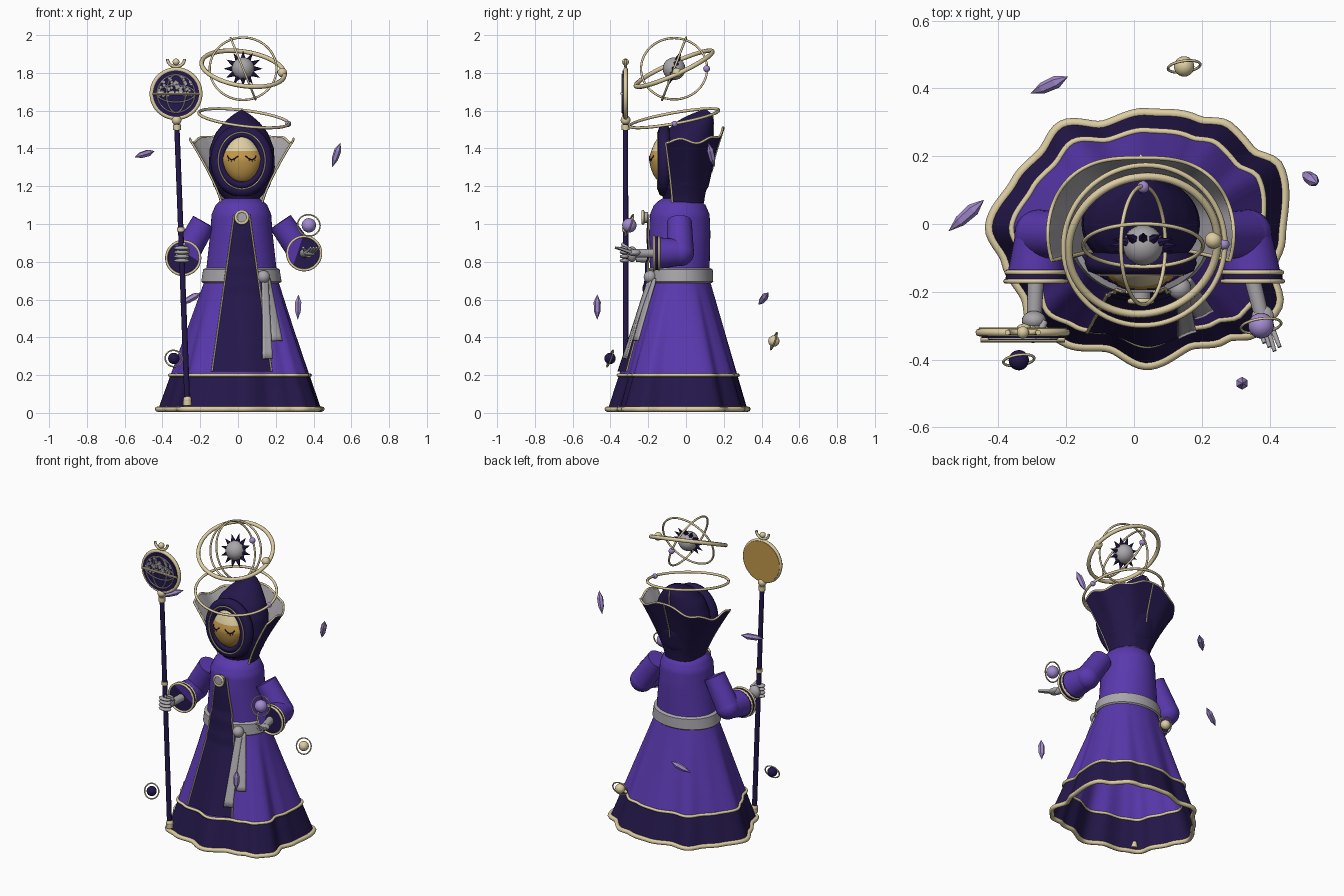
import bpy, bmesh, random
from math import sin, cos, pi, radians, degrees, acos, copysign
from mathutils import Vector, Euler, Matrix

if "Cube" in bpy.data.objects:
    bpy.data.objects.remove(bpy.data.objects["Cube"])
random.seed(4)


def material(name, rgb):
    m = bpy.data.materials.new(name)
    m.use_nodes = True
    m.diffuse_color = (*rgb, 1)
    m.node_tree.nodes["Principled BSDF"].inputs["Base Color"].default_value = (*rgb, 1)
    return m


PURPLE = material("purple cloth", (.1, .04, .42))
NAVY = material("dark indigo", (.018, .009, .07))
TRIM = material("pale gold", (.72, .61, .36))
GOLD = material("deep gold", (.55, .32, .07))
GREY = material("silver grey", (.4, .38, .4))
LILAC = material("lilac", (.37, .26, .63))


def add(name, mesh, mats, angle=40):
    for m in mats:
        mesh.materials.append(m)
    for p in mesh.polygons:
        p.use_smooth = angle > 0
    if angle:
        mesh.set_sharp_from_angle(angle=radians(angle))
    ob = bpy.data.objects.new(name, mesh)
    bpy.context.collection.objects.link(ob)
    return ob


def from_bm(name, bm, mats, angle=40):
    me = bpy.data.meshes.new(name)
    bm.to_mesh(me)
    bm.free()
    return add(name, me, mats, angle)


def sheet(name, f, nu, nv, mats, closed=False, rule=None, angle=40):
    """Grid surface through f(u, v), with u and v from 0 to 1."""
    bm = bmesh.new()
    cols = nu if closed else nu + 1
    g = [[bm.verts.new(f(i / nu, j / nv)) for i in range(cols)] for j in range(nv + 1)]
    for j in range(nv):
        for i in range(nu):
            k = (i + 1) % cols
            face = bm.faces.new((g[j][i], g[j][k], g[j + 1][k], g[j + 1][i]))
            if rule:
                face.material_index = rule(face.calc_center_median())
    return from_bm(name, bm, mats, angle)


def rod(name, p, q, r1, r2, mat, n=20):
    p, q = Vector(p), Vector(q)
    d = q - p
    bm = bmesh.new()
    mx = Matrix.Translation((p + q) / 2) @ d.to_track_quat('Z', 'Y').to_matrix().to_4x4()
    bmesh.ops.create_cone(bm, cap_ends=True, segments=n, radius1=r1, radius2=r2, depth=d.length, matrix=mx)
    return from_bm(name, bm, [mat])


def ball(name, c, r, mat, scale=(1, 1, 1), n=24):
    bm = bmesh.new()
    mx = Matrix.Translation(c) @ Matrix.Diagonal((*scale, 1))
    bmesh.ops.create_uvsphere(bm, u_segments=n, v_segments=n // 2, radius=r, matrix=mx)
    return from_bm(name, bm, [mat], 180)


def tube(name, pts, r, mat, cyclic=False):
    cu = bpy.data.curves.new(name, 'CURVE')
    cu.dimensions = '3D'
    cu.bevel_depth = r
    cu.bevel_resolution = 2
    cu.use_fill_caps = True
    s = cu.splines.new('POLY')
    s.points.add(len(pts) - 1)
    for sp, p in zip(s.points, pts):
        sp.co = (*p, 1)
    s.use_cyclic_u = cyclic
    tmp = bpy.data.objects.new(name, cu)
    me = bpy.data.meshes.new_from_object(tmp)
    bpy.data.objects.remove(tmp)
    return add(name, me, [mat], 60)


def ring(name, c, rx, ry, rot, r, mat, n=64):
    e = Euler([radians(a) for a in rot]).to_matrix()
    pts = [Vector(c) + e @ Vector((rx * cos(2 * pi * i / n), ry * sin(2 * pi * i / n), 0)) for i in range(n)]
    return tube(name, pts, r, mat, True)


def lerp_rows(rows, z, ease=False):
    for a, b in zip(rows, rows[1:]):
        if z <= b[0]:
            t = max(0, (z - a[0]) / (b[0] - a[0]))
            t = t * t * (3 - 2 * t) if ease else t
            return [x + (y - x) * t for x, y in zip(a[1:], b[1:])]
    return rows[-1][1:]


# Robe: skirt spreading to an uneven wavy hem (degrees, radius), plain torso above
TORSO = [(.7, .195, .16), (.77, .185, .158), (.95, .165, .162), (1.05, .158, .158),
         (1.1, .137, .137), (1.13, .105, .105), (1.15, .05, .05)]
HEM = [(0, .43), (27, .475), (37, .43), (50, .432), (62, .395), (84, .371), (105, .345), (123, .395),
       (137, .37), (154, .386), (175, .424), (190, .38), (208, .36), (221, .39), (235, .362), (257, .325),
       (277, .371), (297, .35), (313, .395), (323, .45), (335, .465), (348, .41), (360, .43)]


def flare(z):
    return max(0, (.7 - z) / .68)


def size(z):
    t = flare(z)
    rx, ry = lerp_rows(TORSO, z)
    return .018 * (1 - t), -.033 - .012 * t, rx + .235 * t, ry + .22 * t


def body(a, z, grow=0):
    cx, cy = size(z)[:2]
    t = flare(z)
    rx, ry = lerp_rows(TORSO, z)
    hem = lerp_rows(HEM, degrees(a) % 360, True)[0]
    return Vector((cx + (rx + (hem - rx) * t + grow) * cos(a), cy + (ry + (hem - ry) * t + grow) * sin(a), z))


sheet("robe_skirt", lambda u, v: body(2 * pi * u, .02 + .72 * v), 144, 36, [NAVY, PURPLE], True,
      lambda c: int(c.z > .2))
sheet("robe_torso", lambda u, v: body(2 * pi * u, .72 + .43 * v), 48, 26, [PURPLE], True)
for name, z, r in (("hem_trim", .02, .014), ("skirt_band_trim", .2, .009)):
    tube(name, [body(2 * pi * i / 144, z, .004) for i in range(144)], r, TRIM, True)
BELT = [(.688, .005), (.695, .016), (.76, .016), (.768, .0)]
sheet("belt", lambda u, v: body(2 * pi * u, *BELT[round(v * 3)]), 64, 3, [GREY], True)


# Panel hanging down the front, with edging, brooch and sash
def front(x, z, off):
    cx, cy, rx, ry = size(z)
    p = body(-acos(max(-1, min(1, (x - cx) / rx))), z)
    return Vector((x, p.y - off, z))


def panel(u, v):
    z = .22 + .83 * v
    return front(.02 + (u * 2 - 1) * (.158 - .118 * v), z, .014 + .012 * (abs(z - .73) < .07))


sheet("front_panel", panel, 16, 32, [NAVY])
for side in (0, 1):
    tube("panel_edge", [panel(side, i / 32) for i in range(33)], .005, TRIM)
rod("brooch", (.02, -.2, 1.035), (.02, -.232, 1.035), .03, .028, GREY)
ring("brooch_rim", (.02, -.228, 1.035), .032, .032, (90, 0, 0), .008, TRIM, 32)
for x0, x1, z1, off in ((.14, .155, .285, .03), (.15, .205, .38, .02)):
    sash = sheet("sash_tail", lambda u, v: front(x0 + (x1 - x0) * v + (u - .5) * (.03 + .025 * v),
                 .71 + (z1 - .71) * v, off), 4, 12, [GREY])
    sash.modifiers.new("thickness", 'SOLIDIFY').thickness = .01
ball("sash_knot", (.135, -.19, .72), .034, GREY)

# Sleeves, cuffs and wrists
for name, sh, el, cuff in (("left", (.225, -.035, 1.01), (.335, -.03, .85), (.35, -.165, .845)),
                           ("right", (-.18, -.035, 1.01), (-.28, -.03, .835), (-.29, -.165, .82))):
    rod(name + "_upper_sleeve", sh, el, .066, .072, PURPLE, 28)
    ball(name + "_elbow", el, .073, PURPLE)
    c = Vector(cuff)
    rod(name + "_forearm_sleeve", el, c, .07, .086, PURPLE, 28)
    rod(name + "_cuff", c + Vector((0, .03, 0)), c - Vector((0, .004, 0)), .086, .09, NAVY, 32)
    for y, r in ((.022, .086), (-.004, .089)):
        ring(name + "_cuff_trim", c + Vector((0, y, 0)), r, r, (90, 0, 0), .007, TRIM, 40)
    rod(name + "_wrist", c, c + Vector((.025 if name == "left" else -.004, -.1, 0)), .024, .022, GREY)

# Open left hand and gripping right hand
ball("left_palm", (.38, -.275, .848), .033, GREY, (1, 1.1, .55))
for i in range(4):
    rod("left_finger", (.362 + .013 * i, -.29, .85), (.385 + .015 * i, -.375 + .012 * abs(i - 2), .875), .009, .006, GREY, 10)
rod("left_thumb", (.36, -.265, .85), (.345, -.31, .875), .01, .007, GREY, 10)
ball("right_palm", (-.295, -.285, .84), .036, GREY, (1, .8, 1.15))
for i in range(4):
    ball("right_finger", (-.298, -.325, .806 + .022 * i), .042, GREY, (1, .62, .27), 16)
rod("right_thumb", (-.265, -.29, .86), (-.285, -.34, .895), .011, .008, GREY, 10)

# Hood, seam and tall collar
HOOD = [(1.13, .09, -.02, .1), (1.2, .15, -.01, .13), (1.3, .175, 0, .142), (1.4, .17, .005, .138),
        (1.48, .14, .015, .128), (1.54, .092, .045, .1), (1.58, .045, .08, .06), (1.605, .003, .1, .01)]


def hood(u, v):
    z = 1.13 + .475 * v
    rx, cy, ry = lerp_rows(HOOD, z)
    return Vector((.02 + rx * cos(2 * pi * u), cy + ry * sin(2 * pi * u), z))


sheet("hood", hood, 48, 28, [NAVY], True, angle=60)
tube("hood_seam", [hood(.25, .3 + .65 * i / 12) for i in range(13)], .004, TRIM)


def collar(u, v, k=1):
    a = radians(-20 + 220 * u)
    top = 1.44 + .06 * max(0, sin(a)) ** 6 + .012 * cos(8 * (a - pi / 2))
    f = v ** 1.25
    wide = copysign(abs(cos(a)) ** .7, cos(a))
    return Vector((.02 + k * (.115 + .165 * f) * wide, -.03 + k * (.125 + .105 * f) * sin(a),
                   1.11 + (top - 1.11) * v))


sheet("collar_outside", collar, 64, 16, [NAVY])
sheet("collar_lining", lambda u, v: collar(u, v, .965), 64, 16, [GREY])
edge = [collar(0, i / 12, .98) for i in range(12)] + [collar(i / 64, 1, .98) for i in range(65)]
tube("collar_trim", edge + [collar(1, 1 - i / 12, .98) for i in range(1, 13)], .006, TRIM)
tube("collar_seam", [collar(.5, .35 + .65 * i / 8, 1.01) for i in range(9)], .004, TRIM)

# Face opening and closed-eyed mask
ring("hood_rim", (.02, -.115, 1.335), .132, .158, (90, 0, 0), .034, NAVY)
ring("hood_rim_line", (.02, -.15, 1.335), .124, .15, (90, 0, 0), .004, TRIM)
ring("hood_inner_rim", (.02, -.135, 1.34), .11, .134, (90, 0, 0), .018, NAVY)


def mask(u, v, k=1):
    a, b = 2 * pi * u, pi * (v - .5)
    s = sin(b)
    w = cos(b) * (1 - .12 * abs(s)) * (1 - .2 * max(0, s))
    return Vector((.02 + .108 * k * w * cos(a), -.125 + .07 * k * w * sin(a), 1.345 + .125 * s))


sheet("mask", mask, 40, 28, [GOLD, TRIM], True, lambda c: int(c.z > 1.39))
for s in (-1, 1):
    lid = [mask(.75 + s * (.03 + .1 * i / 8), .54 - .05 * sin(pi * i / 8), 1.02) for i in range(9)]
    tube("closed_eye", lid, .003, NAVY)
    for p in lid[2:8:2]:
        rod("eyelash", p, p + Vector((s * .004, -.003, -.014)), .002, .001, NAVY, 6)

# Tilted halo and ringed sun overhead
ring("halo", (.03, -.063, 1.56), .24, .24, (10, 7, 0), .008, TRIM, 80)
ball("halo_bead", (.266, -.06, 1.53), .016, LILAC)
SUN = Vector((.027, -.063, 1.822))
TILT = Euler((radians(69), 0, 0)).to_matrix()
ring("orbit_front", SUN, .177, .177, (69, 0, 0), .006, TRIM)
ring("orbit_side", SUN, .175, .175, (0, 68, 0), .006, TRIM)
ring("orbit_level", SUN, .222, .222, (24, 9, 0), .012, TRIM, 80)
ball("sun", SUN, .06, GREY)
for i in range(12):
    d = TILT @ Vector((cos(2 * pi * i / 12), sin(2 * pi * i / 12), 0))
    rod("sun_ray", SUN + d * .045, SUN + d * .102, .018, .0005, NAVY, 6)
ball("orbit_bead_gold", SUN + Vector((.207, .015, -.02)), .025, TRIM)
ball("orbit_bead_lilac", SUN + Vector((0, .172, 0)), .018, LILAC)

# Staff with a round chart on top
FOOT, HEAD = Vector((-.268, -.32, .04)), Vector((-.325, -.32, 1.55))
rod("staff_shaft", FOOT, HEAD, .015, .014, NAVY)
for t, h, r in ((0, .025, .022), (.61, .02, .02), (.965, .03, .021)):
    p = FOOT.lerp(HEAD, t)
    rod("staff_band", p, p + Vector((0, 0, h)), r, r, TRIM)
ball("staff_foot", FOOT + Vector((0, 0, .03)), .022, TRIM)
ball("staff_collar", HEAD, .026, TRIM)
D = Vector((-.328, -.32, 1.69))


def on_disc(x, y, z):
    return D + Vector((x, y, z))


rod("chart_back", on_disc(0, .014, 0), on_disc(0, -.002, 0), .13, .13, GOLD, 48)
rod("chart_face", on_disc(0, 0, 0), on_disc(0, -.016, 0), .122, .122, NAVY, 48)
ring("chart_rim", D, .128, .128, (90, 0, 0), .012, TRIM)
for rx, rz in ((.1, .1), (.05, .1), (.1, .045)):
    ring("chart_line", on_disc(0, -.018, 0), rx, rz, (90, 0, 0), .004, GREY, 40)
rod("chart_bar", on_disc(-.125, -.022, 0), on_disc(.125, -.022, 0), .007, .007, TRIM, 8)
for i in range(60):
    a, r = random.uniform(-.2, pi + .2), .098 * random.random() ** .5
    p = on_disc(r * cos(a), -.014, r * sin(a))
    rod("chart_star", p, p - Vector((0, .007, 0)), .01, .008, GREY, 6)
tube("crescent", [on_disc(.045 * cos(a), 0, .183 + .04 * sin(a)) for a in
     [pi + pi * i / 16 for i in range(17)]], .008, TRIM)
ball("crescent_pearl", on_disc(0, 0, .168), .018, TRIM)

# Small ringed planets
for name, c, r, mat, rr in (("orb", (.375, -.3, .993), .038, LILAC, .06),
                            ("dark_planet", (-.34, -.402, .288), .03, NAVY, .046),
                            ("gold_planet", (.148, .465, .38), .03, TRIM, .048)):
    ball(name, c, r, mat)
    ring(name + "_ring", c, rr, rr, (70, 0, 8), .004, TRIM, 40)

# Floating crystals: six-sided double points
for c, axis in (((-.495, .025, 1.37), (.052, .046, .016)), ((.52, .135, 1.365), (.022, -.016, .065)),
                ((-.25, .41, .605), (.055, .025, .032)), ((.318, -.47, .56), (.002, 0, .066))):
    q = Vector(axis).to_track_quat('Z', 'Y')
    rows = [(-1, .0005), (-.35, .017), (.4, .019), (1, .0005)]
    sheet("crystal", lambda u, v: Vector(c) + q @ Vector((rows[round(v * 3)][1] * cos(2 * pi * u),
          rows[round(v * 3)][1] * sin(2 * pi * u), rows[round(v * 3)][0] * Vector(axis).length)),
          6, 3, [LILAC], True, angle=0)
